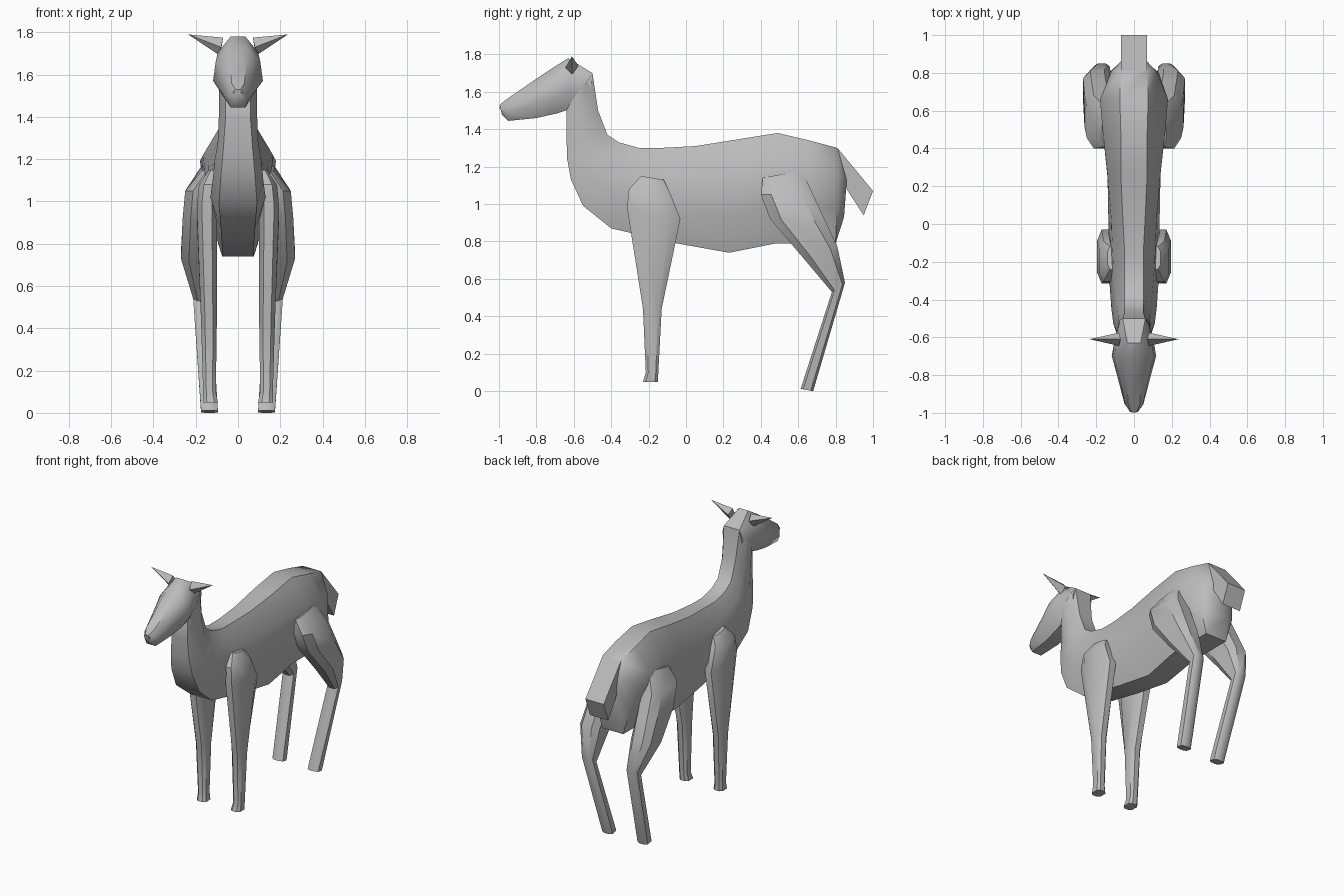
import bpy, bmesh, math
from mathutils import Vector

if "Cube" in bpy.data.objects:
    bpy.data.objects.remove(bpy.data.objects["Cube"])

fur = bpy.data.materials.new("grey_fur")
fur.diffuse_color = (0.5, 0.5, 0.5, 1)
fur.use_nodes = True
fur.node_tree.nodes["Principled BSDF"].inputs["Base Color"].default_value = fur.diffuse_color
dark = bpy.data.materials.new("nostril_grey")
dark.diffuse_color = (0.2, 0.2, 0.2, 1)
dark.use_nodes = True
dark.node_tree.nodes["Principled BSDF"].inputs["Base Color"].default_value = dark.diffuse_color


def finish(bm, name, mat=fur, angle=50):
    bmesh.ops.recalc_face_normals(bm, faces=bm.faces)
    me = bpy.data.meshes.new(name)
    bm.to_mesh(me)
    bm.free()
    me.materials.append(mat)
    ob = bpy.data.objects.new(name, me)
    bpy.context.collection.objects.link(ob)
    bpy.ops.object.select_all(action='DESELECT')
    ob.select_set(True)
    bpy.context.view_layer.objects.active = ob
    bpy.ops.object.shade_smooth_by_angle(angle=math.radians(angle))
    return ob


def loft(name, rings, angle=50):
    """Skin a list of point rings and cap both ends."""
    bm = bmesh.new()
    loops = [[bm.verts.new(p) for p in r] for r in rings]
    n = len(loops[0])
    for a, b in zip(loops, loops[1:]):
        for i in range(n):
            j = (i + 1) % n
            bm.faces.new((a[i], a[j], b[j], b[i]))
    bm.faces.new(loops[0])
    bm.faces.new(loops[-1])
    return finish(bm, name, angle=angle)


def torso_ring(ty, tz, by, bz, *w):
    """Symmetric ring between a top and a bottom point; w = half widths going down."""
    fr = (0, 0.27, 0.65, 1)
    pts = [(x, ty + (by - ty) * f, tz + (bz - tz) * f) for x, f in zip(w, fr)]
    return pts + [(-x, y, z) for x, y, z in reversed(pts)]


def leg_ring(fy, fz, by, bz, x0, x1, side):
    """Chamfered rectangle from a front point to a back point, x0 inside, x1 outside."""
    outline = ((0, .25), (0, .75), (.2, 1), (.8, 1), (1, .75), (1, .25), (.8, 0), (.2, 0))
    return [(side * (x0 + (x1 - x0) * v), fy + (by - fy) * u, fz + (bz - fz) * u)
            for u, v in outline]


# body and neck: top y, top z, bottom y, bottom z, half widths
loft("body", [torso_ring(*r) for r in (
    (-.50, 1.70, -.64, 1.52, .06, .085, .09, .06),
    (-.47, 1.50, -.64, 1.38, .05, .085, .09, .06),
    (-.42, 1.37, -.635, 1.24, .05, .085, .095, .07),
    (-.36, 1.33, -.615, 1.13, .05, .09, .11, .08),
    (-.25, 1.30, -.55, 0.99, .05, .10, .12, .09),
    (-.14, 1.30, -.40, 0.87, .05, .11, .13, .08),
    (.05, 1.31, -.05, 0.79, .06, .12, .135, .075),
    (.27, 1.345, .23, 0.74, .07, .14, .14, .075),
    (.49, 1.38, .48, 0.79, .07, .165, .15, .08),
    (.66, 1.34, .66, 0.79, .075, .18, .15, .08),
    (.81, 1.30, .80, 0.79, .07, .12, .13, .08),
    (.865, 1.20, .845, 0.93, .05, .07, .07, .05))])

# head
loft("head", [torso_ring(*r) for r in (
    (-.997, 1.53, -.985, 1.48, .012, .022, .022, .012),
    (-.96, 1.56, -.95, 1.445, .03, .045, .05, .035),
    (-.80, 1.67, -.80, 1.46, .04, .08, .09, .045),
    (-.71, 1.73, -.69, 1.485, .045, .105, .118, .055),
    (-.63, 1.78, -.63, 1.505, .035, .095, .105, .06),
    (-.50, 1.70, -.52, 1.52, .06, .075, .07, .05))])

# tail: side profile swept across the width
profile = ((.81, 1.30), (1.0, 1.07), (.95, .94), (.865, 1.07), (.80, 1.20))
loft("tail", [[(x, y, z) for y, z in profile] for x in (-.07, .07)], 30)

for side, label in ((1, "left"), (-1, "right")):
    # front leg: front point, back point, inner x, outer x
    loft("front_leg_" + label, [leg_ring(*r, side) for r in (
        (-.24, 1.15, -.12, 1.13, .09, .14),
        (-.305, 1.08, -.09, 1.07, .09, .185),
        (-.315, .98, -.03, .92, .10, .195),
        (-.23, .44, -.13, .44, .10, .175),
        (-.215, .10, -.148, .10, .105, .165),
        (-.23, .05, -.15, .05, .095, .165))], 35)

    # hind leg
    loft("hind_leg_" + label, [leg_ring(*r, side) for r in (
        (.41, 1.14, .62, 1.18, .10, .17),
        (.40, 1.05, .68, 1.05, .10, .25),
        (.45, .92, .75, .90, .11, .262),
        (.62, .72, .81, .77, .12, .27),
        (.78, .53, .85, .58, .13, .212),
        (.613, .012, .68, .0, .095, .175))], 35)

    # ear: four-sided spike pointing outward
    bm = bmesh.new()
    base = [bm.verts.new((side * x, y, z)) for x, y, z in
            ((.07, -.61, 1.775), (.08, -.575, 1.74), (.085, -.61, 1.69), (.08, -.645, 1.73))]
    tip = bm.verts.new((side * .235, -.61, 1.79))
    bm.faces.new(base)
    for i in range(4):
        bm.faces.new((base[i], base[(i + 1) % 4], tip))
    finish(bm, "ear_" + label, angle=30)

    # nostril
    bm = bmesh.new()
    bmesh.ops.create_circle(bm, cap_ends=True, segments=8, radius=.008)
    nostril = finish(bm, "nostril_" + label, dark)
    nostril.location = (side * .02, -.993, 1.517)
    nostril.rotation_euler = Vector((side * .5, -1, .1)).to_track_quat('Z', 'Y').to_euler()
